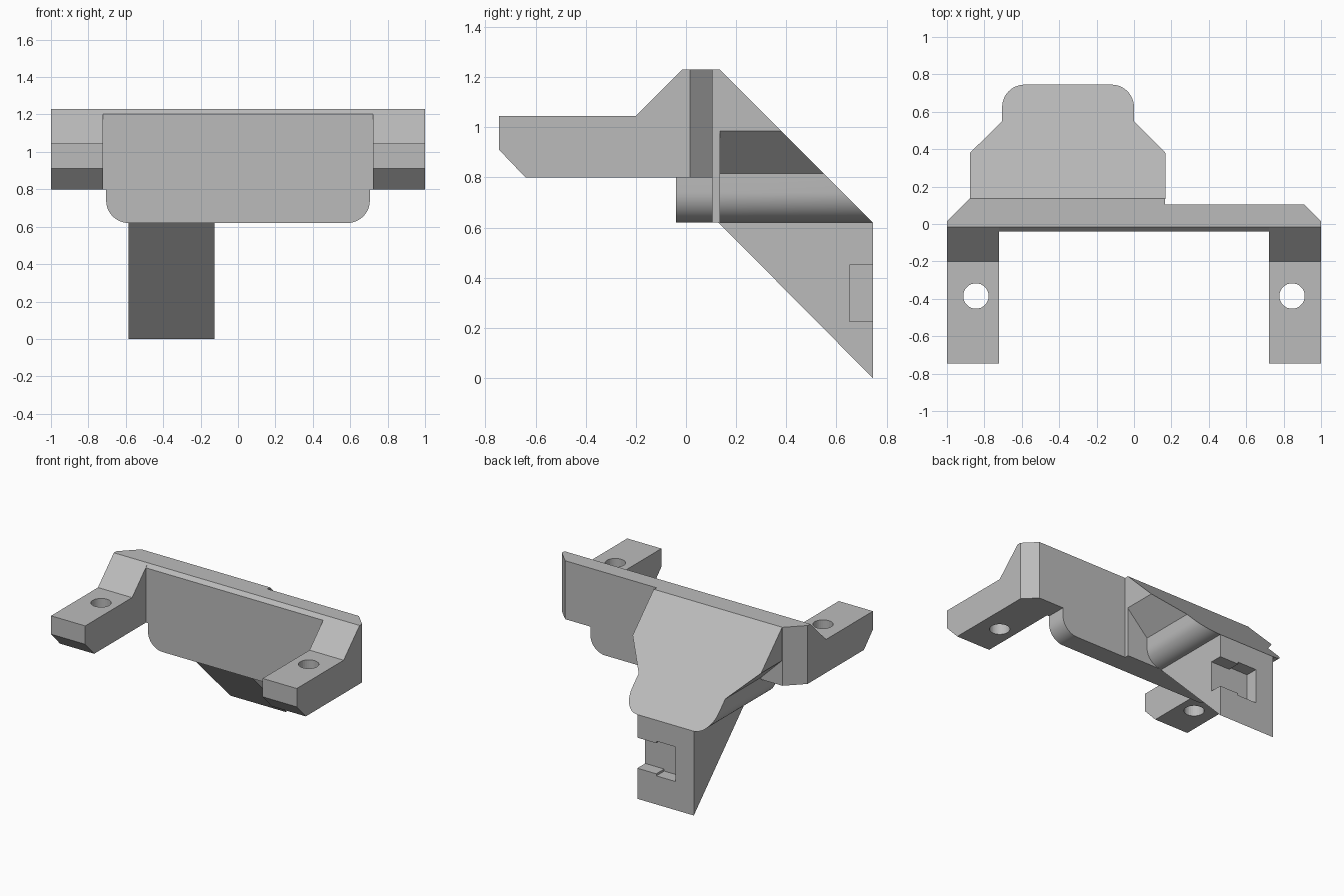
import bpy, bmesh, math
from mathutils import Vector

if "Cube" in bpy.data.objects:
    bpy.data.objects.remove(bpy.data.objects["Cube"], do_unlink=True)

grey = bpy.data.materials.new("plain grey")
grey.use_nodes = True
grey.diffuse_color = (0.5, 0.5, 0.5, 1)
grey.node_tree.nodes["Principled BSDF"].inputs["Base Color"].default_value = (0.5, 0.5, 0.5, 1)

BACK = 0.745      # rear end, and mirrored front end
BOTTOM = 0.62     # underside of apron and spout
SHELF = 0.8       # underside of arms and crossbar
TOP = 1.23
FACE = -0.04      # front panel face
REAR = 0.135      # rear of the thick half of the crossbar
R = 0.12          # corner radius


def prism(name, profile, axis, lo, hi, cut=None):
    """Extrude a 2D profile along an axis; optionally trim by a plane."""
    def place(p, d):
        c = list(p)
        c.insert("xyz".index(axis), d)
        return c
    bm = bmesh.new()
    base = bm.faces.new([bm.verts.new(place(p, lo)) for p in profile])
    ext = bmesh.ops.extrude_face_region(bm, geom=[base])
    moved = [v for v in ext["geom"] if isinstance(v, bmesh.types.BMVert)]
    bmesh.ops.translate(bm, verts=moved, vec=Vector(place((0, 0), hi - lo)))
    if cut:
        res = bmesh.ops.bisect_plane(bm, geom=bm.verts[:] + bm.edges[:] + bm.faces[:],
                                     plane_co=cut[0], plane_no=cut[1], clear_outer=True)
        rim = [e for e in bm.edges if e.is_boundary]
        bmesh.ops.holes_fill(bm, edges=rim, sides=0)
    bmesh.ops.recalc_face_normals(bm, faces=bm.faces)
    me = bpy.data.meshes.new(name)
    bm.to_mesh(me)
    bm.free()
    me.materials.append(grey)
    ob = bpy.data.objects.new(name, me)
    bpy.context.collection.objects.link(ob)
    return ob


def box(x0, x1, y0, y1):
    return [(x0, y0), (x1, y0), (x1, y1), (x0, y1)]


def corner(cx, cz, start, n=12):
    """Quarter arc of radius R, anticlockwise from the start angle."""
    return [(cx + R * math.cos(math.radians(start + 90 * i / n)),
             cz + R * math.sin(math.radians(start + 90 * i / n))) for i in range(n + 1)]


def subtract(target, cutter):
    mod = target.modifiers.new("cut", 'BOOLEAN')
    mod.operation = 'DIFFERENCE'
    mod.solver = 'EXACT'
    mod.object = cutter
    cutter.hide_render = True
    cutter.hide_set(True)
    cutter.display_type = 'WIRE'


def smooth(ob):
    bpy.ops.object.select_all(action='DESELECT')
    ob.select_set(True)
    bpy.context.view_layer.objects.active = ob
    bpy.ops.object.shade_smooth_by_angle(angle=math.radians(30))


# Mounting arms with a vertical screw hole
arm = [(-BACK, 1.045), (-0.2, 1.045), (-0.015, TOP), (0, TOP),
       (0, SHELF), (-0.64, SHELF), (-BACK, 0.91)]
hole = [(0.068 * math.cos(a * math.tau / 32), 0.068 * math.sin(a * math.tau / 32) - 0.385)
        for a in range(32)]
for side, s in (("left", 1), ("right", -1)):
    ob = prism(side + "_arm", arm, "x", *sorted((s * 0.722, s)))
    drill = prism(side + "_hole_cutter", [(x + s * 0.845, y) for x, y in hole], "z", 0.7, 1.2)
    subtract(ob, drill)
    smooth(ob)

# Crossbar with bevelled rear corners, thicker behind the spout
prism("crossbar", [(-1, 0), (1, 0), (1, 0.015), (0.91, 0.105), (0.165, 0.105),
                   (0.165, REAR), (-0.88, REAR), (-1, 0.015)], "z", SHELF, TOP)

# Front panel and the rounded apron below it
prism("front_panel", [(FACE, SHELF), (0, SHELF), (0, TOP), (-0.015, TOP), (FACE, 1.203)],
      "x", -0.722, 0.722)
W = 0.705
left_round = corner(-W + R, BOTTOM + R, 180)
right_round = corner(W - R, BOTTOM + R, 270)
smooth(prism("apron", [(-W, SHELF)] + left_round + right_round + [(W, SHELF)],
             "y", FACE, 0.105))
smooth(prism("apron_backing", [(-W, SHELF)] + left_round + [(0.165, BOTTOM), (0.165, SHELF)],
             "y", 0.105, REAR))

# Spout: stepped profile trimmed by a sloping plane
spout = ([(-0.877, TOP), (-0.877, 0.985), (-W, 0.815)] + left_round
         + corner(-R, BOTTOM + R, 270)
         + [(0, 0.815), (0.168, 0.985), (0.168, TOP)])
smooth(prism("spout", spout, "y", REAR, 0.9, cut=((0, BACK, BOTTOM), (0, 1, 1))))

# Triangular leg with a side-opening slot, wider at its inner end
leg = prism("leg", [(0.13, BOTTOM), (BACK, BOTTOM), (BACK, 0)], "x", -0.585, -0.125)
slot = [(-0.435, 0.21), (-0.28, 0.21), (-0.28, 0.225), (0, 0.225),
        (0, 0.45), (-0.28, 0.45), (-0.28, 0.465), (-0.435, 0.465)]
subtract(leg, prism("slot_cutter", slot, "y", 0.653, 0.9))
